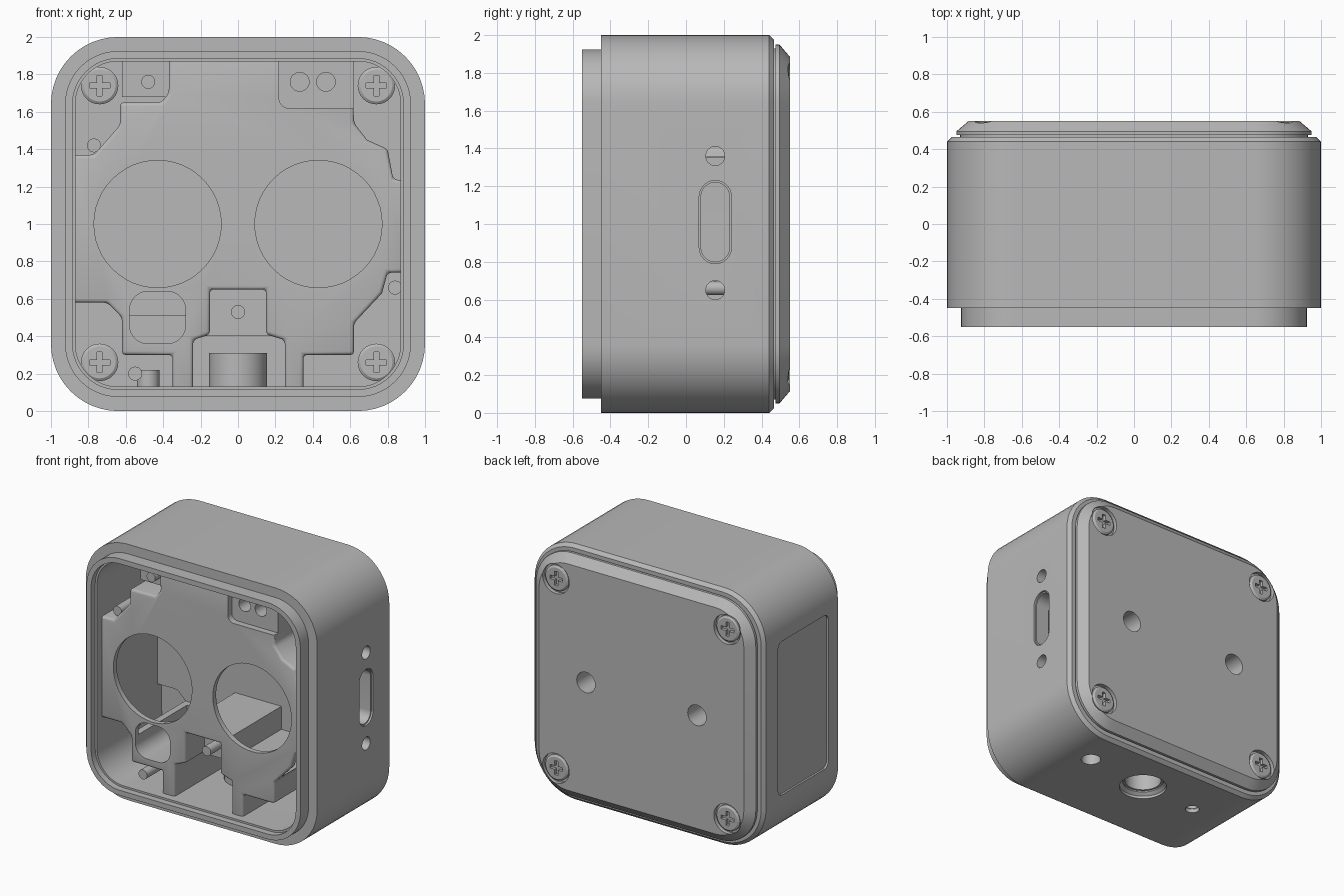
import bpy
import bmesh
from math import sin, cos, pi

cube = bpy.data.objects.get("Cube")
if cube:
    bpy.data.objects.remove(cube)

grey = bpy.data.materials.new("plain grey")
grey.use_nodes = True
grey.diffuse_color = (0.48, 0.48, 0.48, 1)
grey.node_tree.nodes["Principled BSDF"].inputs["Base Color"].default_value = grey.diffuse_color

AXES = {
    "x": lambda u, v, t: (t, u, v),
    "y": lambda u, v, t: (u, t, v),
    "z": lambda u, v, t: (u, v, t),
}
parts = []


def rounded(w, h, r, steps=12):
    """Rounded rectangle outline from half sizes and corner radius."""
    points = []
    for quarter, (sx, sy) in enumerate([(1, 1), (-1, 1), (-1, -1), (1, -1)]):
        for i in range(steps + 1):
            a = (quarter + i / steps) * pi / 2
            points.append((sx * (w - r) + r * cos(a), sy * (h - r) + r * sin(a)))
    return points


def loft(name, axis, rings):
    """Closed solid through matching outlines, each given as (t, points)."""
    bm = bmesh.new()
    rows = [[bm.verts.new(AXES[axis](u, v, t)) for u, v in pts] for t, pts in rings]
    n = len(rows[0])
    for a, b in zip(rows, rows[1:]):
        for i in range(n):
            j = (i + 1) % n
            bm.faces.new((a[i], a[j], b[j], b[i]))
    bm.faces.new(rows[0])
    bm.faces.new(rows[-1])
    bmesh.ops.remove_doubles(bm, verts=bm.verts, dist=1e-5)
    bmesh.ops.recalc_face_normals(bm, faces=bm.faces)
    mesh = bpy.data.meshes.new(name)
    bm.to_mesh(mesh)
    bm.free()
    mesh.materials.append(grey)
    obj = bpy.data.objects.new(name, mesh)
    bpy.context.collection.objects.link(obj)
    parts.append(obj)
    return obj


def prism(name, axis, centre, sections):
    """Sections are (t, half width, half height, corner radius)."""
    cu, cv = centre
    return loft(name, axis, [(t, [(u + cu, v + cv) for u, v in rounded(w, h, r)])
                             for t, w, h, r in sections])


def square(name, sections):
    return prism(name, "y", (0, 1), [(t, w, w, r) for t, w, r in sections])


def rod(name, axis, centre, r, a, b):
    return prism(name, axis, centre, [(a, r, r, r), (b, r, r, r)])


def box(name, x, z, y):
    w, h = (x[1] - x[0]) / 2, (z[1] - z[0]) / 2
    return prism(name, "y", (x[0] + w, z[0] + h), [(t, w, h, 0) for t in y])


def apply(obj, modifier):
    bpy.context.view_layer.objects.active = obj
    bpy.ops.object.modifier_apply(modifier=modifier.name)


def cut(obj, *cutters):
    for c in cutters:
        m = obj.modifiers.new("cut", "BOOLEAN")
        m.operation, m.solver, m.object = "DIFFERENCE", "EXACT", c
        apply(obj, m)
        parts.remove(c)
        bpy.data.objects.remove(c)


corners = [(x, z) for x in (-0.74, 0.74) for z in (0.26, 1.74)]

# Outer casing with front lip and hollow inside
casing = square("casing", [(-0.55, 0.925, 0.285), (-0.45, 0.925, 0.285), (-0.45, 1, 0.36),
                           (0.44, 1, 0.36), (0.465, 0.975, 0.335)])
cut(casing, square("opening", [(-0.6, 0.885, 0.245), (-0.5, 0.885, 0.245),
                               (-0.5, 0.87, 0.23), (0.3, 0.87, 0.23)]))

# Side slot with a stepped rim, two round side holes, and label recess opposite
cut(casing,
    prism("slot", "x", (0.155, 1.01), [(0.8, 0.075, 0.21, 0.075), (0.985, 0.075, 0.21, 0.075),
                                       (0.985, 0.085, 0.22, 0.085), (1.1, 0.085, 0.22, 0.085)]),
    rod("hole", "x", (0.155, 1.36), 0.05, 0.8, 1.1),
    rod("hole", "x", (0.155, 0.65), 0.05, 0.8, 1.1),
    prism("recess", "x", (-0.02, 1), [(-1.1, 0.31, 0.6, 0.05), (-0.985, 0.31, 0.6, 0.05)]))

# Underside mounting hole and small holes
cut(casing,
    prism("mount", "z", (0, 0.1), [(-0.1, 0.17, 0.17, 0.17), (0.02, 0.17, 0.17, 0.17),
                                   (0.04, 0.145, 0.145, 0.145), (0.2, 0.145, 0.145, 0.145)]),
    rod("hole", "z", (0.54, 0.16), 0.07, -0.1, 0.2),
    rod("hole", "z", (-0.48, 0.08), 0.05, -0.1, 0.2))

# Mounting sockets standing on the inner floor
socket = rod("mounting_socket", "z", (0, 0.1), 0.155, 0.05, 0.31)
cut(socket, rod("bore", "z", (0, 0.1), 0.13, 0, 0.27))
small_socket = rod("small_socket", "z", (-0.48, 0.08), 0.06, 0.03, 0.22)
cut(small_socket, rod("bore", "z", (-0.48, 0.08), 0.045, 0, 0.19))

# Inner frame: stepped outline with softened edges
outline = [(-.37, 1.9), (-.37, 1.7), (-.41, 1.65), (-.63, 1.65), (-.63, 1.53), (-.77, 1.37),
           (-.9, 1.37), (-.9, .58), (-.7, .58), (-.62, .5), (-.62, .3), (-.35, .3), (-.35, .1),
           (-.24, .1), (-.24, .38), (-.15, .41), (-.15, .65), (.15, .65), (.15, .41), (.25, .38),
           (.25, .1), (.35, .1), (.35, .3), (.62, .3), (.62, .47), (.77, .63), (.8, .74),
           (.9, .74), (.9, 1.23), (.83, 1.24), (.8, 1.4), (.69, 1.45), (.62, 1.54), (.62, 1.9)]
frame = loft("inner_frame", "y", [(-0.44, outline), (0.32, outline)])
bevel = frame.modifiers.new("soft edges", "BEVEL")
bevel.width, bevel.segments = 0.02, 3
apply(frame, bevel)

# Chamber behind the frame, then the openings through its face
cut(frame,
    box("chamber", (-0.95, -0.2), (0.51, 1.355), (-0.4, 0.25)),
    box("chamber", (0.2, 0.95), (0.51, 1.355), (-0.4, 0.25)),
    box("chamber", (-0.21, 0.21), (0.69, 1.35), (-0.4, 0.25)))
for side in (-1, 1):
    cut(frame, rod("round_opening", "y", (side * 0.43, 1), 0.34, -0.5, -0.3))
cut(frame,
    prism("oval", "y", (-0.43, 0.5), [(t, 0.15, 0.14, 0.1) for t in (-0.5, 0.2)]),
    prism("recess", "y", (0.47, 1.8), [(t, 0.25, 0.18, 0.05) for t in (-0.5, -0.39)]))
for x in (0.33, 0.47):
    cut(frame, rod("hole", "y", (x, 1.76), 0.05, -0.5, -0.2))
for z in (0.83, 1.18):
    cut(frame, rod("hole", "y", (0.67, z), 0.015, -0.5, -0.3))

# Ledges and locating pegs
box("lower_ledge", (-0.17, 0.17), (0.4, 0.67), (-0.2, 0.31))
box("upper_ledge", (-0.62, -0.35), (1.68, 1.9), (-0.32, 0.31))
for name, x, z, back in [("centre_peg", 0, 0.53, -0.15), ("top_peg", -0.48, 1.76, -0.3),
                         ("side_peg", -0.77, 1.42, 0.31), ("bottom_peg", -0.55, 0.2, 0.31),
                         ("edge_peg", 0.84, 0.66, 0.31)]:
    rod(name, "y", (x, z), 0.037, -0.39, back)

# Back cover with chamfered rim, screw recesses and two blind holes
cover = square("back_cover", [(0.455, 0.93, 0.29), (0.475, 0.93, 0.29), (0.475, 0.95, 0.31),
                              (0.495, 0.95, 0.31), (0.55, 0.885, 0.245)])
for c in corners:
    cut(cover, rod("recess", "y", c, 0.115, 0.52, 0.6))
for obj in (cover, casing):
    for x in (-0.48, 0.48):
        cut(obj, rod("hole", "y", (x, 1), 0.08, 0.36, 0.6))

# Cross-head screws at the back and inside the corners
for c in corners:
    for place, base, s in [("back", 0.51, 1), ("inner", 0.31, -1)]:
        tip = base + s * 0.035
        screw = prism(place + "_screw", "y", c, [(base, 0.1, 0.1, 0.1),
                                                 (tip - s * 0.01, 0.1, 0.1, 0.1),
                                                 (tip, 0.085, 0.085, 0.085)])
        for w, h in ((0.055, 0.014), (0.014, 0.055)):
            cut(screw, prism("cross", "y", c, [(t, w, h, 0) for t in (tip - s * 0.025, tip + s * 0.1)]))

# Smooth curved faces, keeping hard edges
bpy.ops.object.select_all(action="DESELECT")
for obj in parts:
    obj.select_set(True)
bpy.context.view_layer.objects.active = casing
bpy.ops.object.shade_smooth_by_angle()
